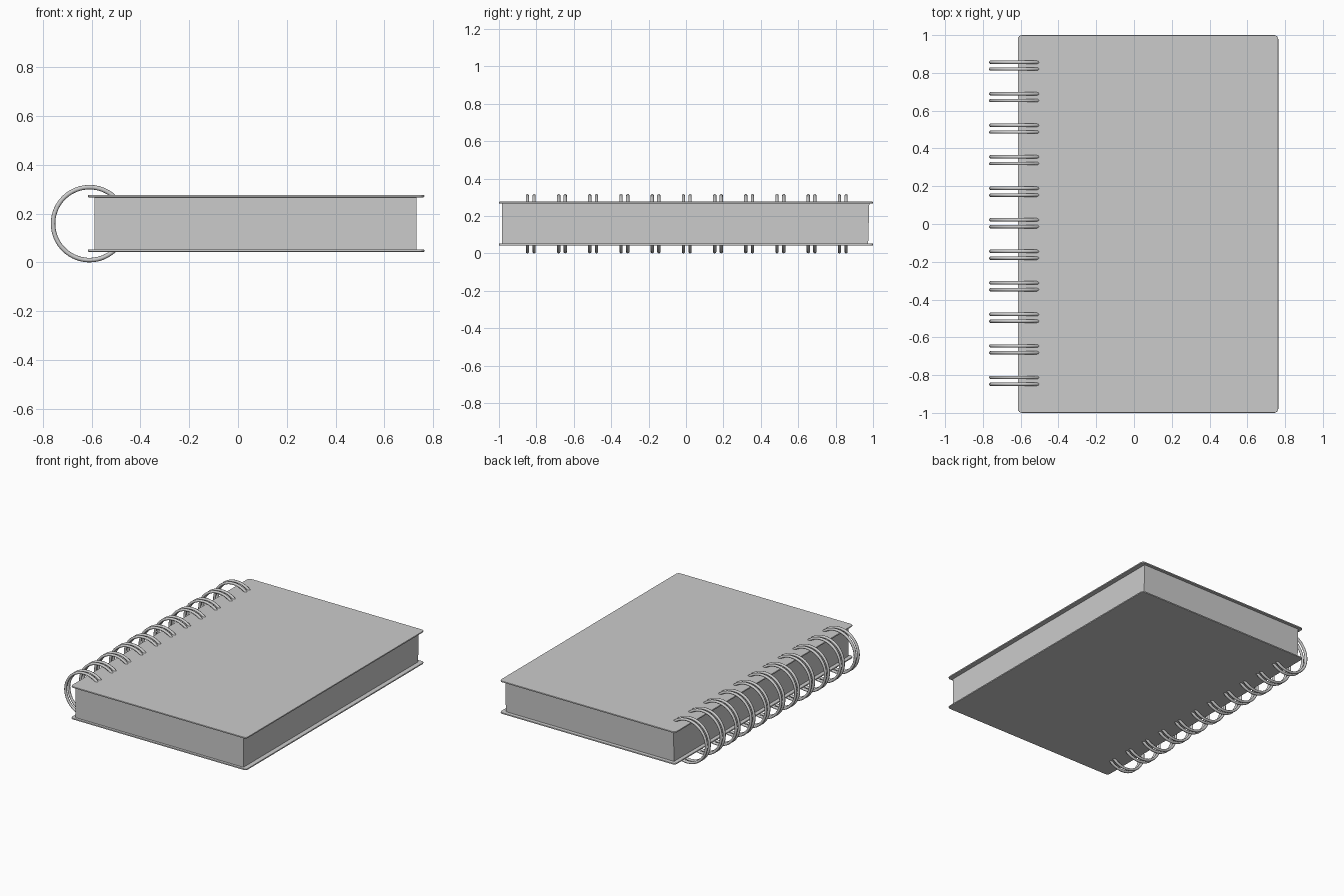
import bpy, bmesh, math

if "Cube" in bpy.data.objects:
    bpy.data.objects.remove(bpy.data.objects["Cube"])

MID_Z = 0.159


def finish(name, bm):
    mesh = bpy.data.meshes.new(name)
    bm.normal_update()
    bm.to_mesh(mesh)
    bm.free()
    ob = bpy.data.objects.new(name, mesh)
    bpy.context.collection.objects.link(ob)
    return ob


def box(x0, x1, y0, y1, z0, z1):
    bm = bmesh.new()
    bmesh.ops.create_cube(bm, size=1)
    for v in bm.verts:
        v.co.x = x1 if v.co.x > 0 else x0
        v.co.y = y1 if v.co.y > 0 else y0
        v.co.z = z1 if v.co.z > 0 else z0
    return bm


def cover(name, z0, z1):
    bm = box(-0.615, 0.764, -1, 1, z0, z1)
    # rounded corners seen from above
    upright = [e for e in bm.edges if abs(e.verts[0].co.z - e.verts[1].co.z) > 0.001]
    bmesh.ops.bevel(bm, geom=upright, offset=0.022, segments=4, profile=0.5, affect='EDGES')
    ob = finish(name, bm)
    # softened board edge
    bev = ob.modifiers.new("edge", 'BEVEL')
    bev.width = 0.003
    bev.segments = 2
    bev.limit_method = 'ANGLE'
    bev.angle_limit = math.radians(50)
    return ob


# Boards
cover("back_cover", 0.043, 0.053)
cover("front_cover", 0.267, 0.277)

# Page block, its far end leaning in very slightly toward the bottom
bm = box(-0.588, 0.731, -0.983, 0.98, 0.0525, 0.2675)
for v in bm.verts:
    if v.co.y > 0 and v.co.z < 0.1:
        v.co.y -= 0.006
finish("pages", bm)


def wire_ring(bm, y, cx=-0.609, big=0.1495, small=0.0092, steps=48, sides=10):
    # open loop whose two ends dive through the covers
    a0 = math.radians(42)
    sweep = 2 * math.pi - 2 * a0
    loops = []
    for i in range(steps + 1):
        a = a0 + sweep * i / steps
        loop = []
        for j in range(sides):
            t = 2 * math.pi * j / sides
            r = big + small * math.cos(t)
            loop.append(bm.verts.new((cx + r * math.cos(a), y + small * math.sin(t),
                                      MID_Z + r * math.sin(a))))
        loops.append(loop)
    for p, q in zip(loops, loops[1:]):
        for j in range(sides):
            k = (j + 1) % sides
            bm.faces.new((p[j], p[k], q[k], q[j]))
    bm.faces.new(loops[0])
    bm.faces.new(loops[-1][::-1])


# Eleven paired binding rings along the spine
for n in range(11):
    y = 0.004 + (n - 5) * 0.1668
    bm = bmesh.new()
    for side in (-1, 1):
        wire_ring(bm, y + side * 0.0178)
    bmesh.ops.recalc_face_normals(bm, faces=bm.faces)
    ring = finish(f"binding_ring_{n + 1}", bm)
    bpy.ops.object.select_all(action='DESELECT')
    ring.select_set(True)
    bpy.context.view_layer.objects.active = ring
    bpy.ops.object.shade_smooth_by_angle(angle=math.radians(45))
